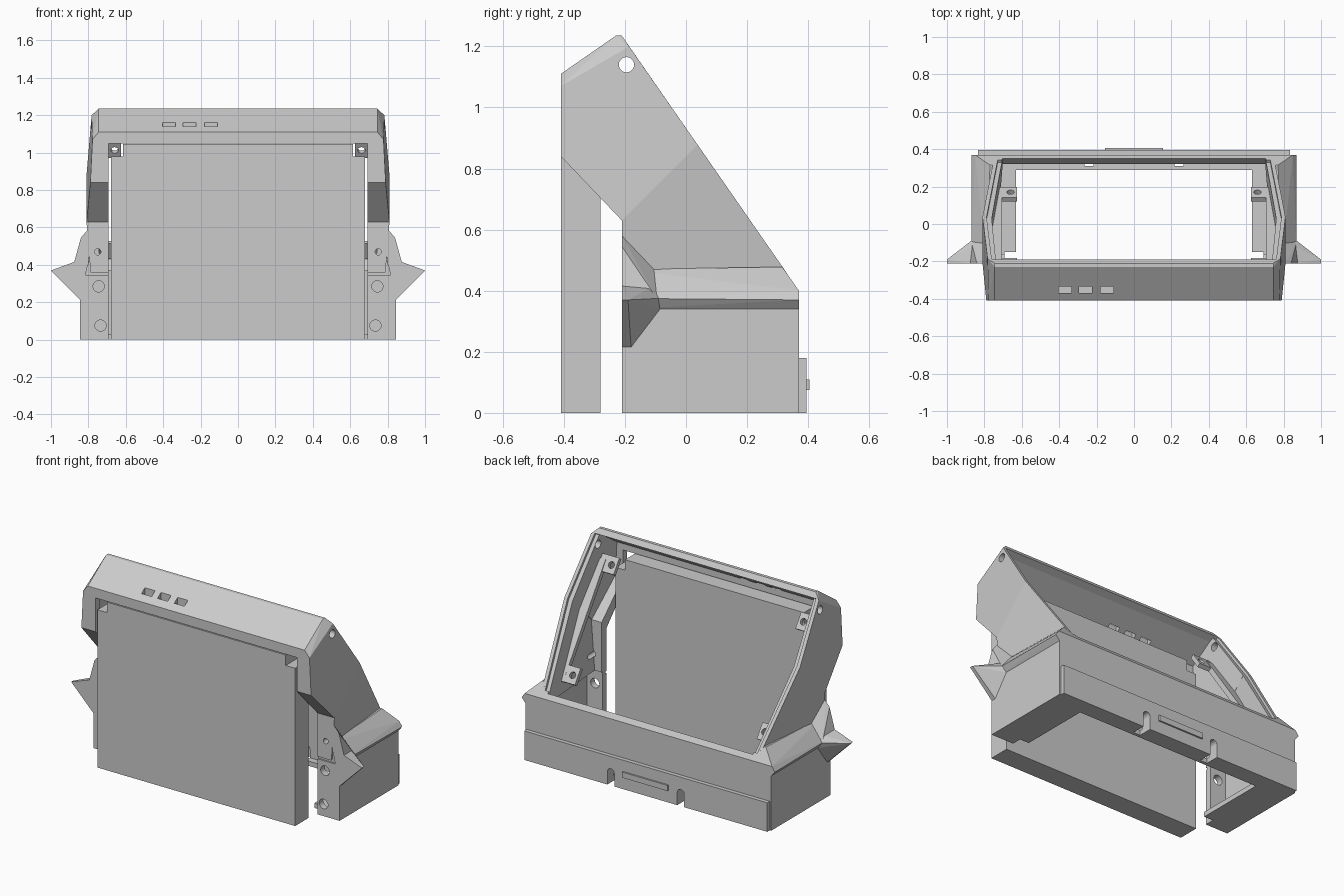
import bpy, bmesh, math
from mathutils import Vector, Matrix

cube = bpy.data.objects.get("Cube")
if cube:
    bpy.data.objects.remove(cube, do_unlink=True)

grey = bpy.data.materials.new("plain_grey")
grey.use_nodes = True
grey.diffuse_color = (0.6, 0.6, 0.6, 1)
grey.node_tree.nodes["Principled BSDF"].inputs["Base Color"].default_value = (0.6, 0.6, 0.6, 1)


def finish(name, bm):
    bmesh.ops.recalc_face_normals(bm, faces=bm.faces)
    mesh = bpy.data.meshes.new(name)
    bm.to_mesh(mesh)
    bm.free()
    mesh.materials.append(grey)
    obj = bpy.data.objects.new(name, mesh)
    bpy.context.collection.objects.link(obj)
    return obj


def hull(name, points):
    """Convex solid around a few corner points."""
    bm = bmesh.new()
    for p in points:
        bm.verts.new(p)
    result = bmesh.ops.convex_hull(bm, input=bm.verts)
    loose = [v for v in bm.verts if not v.link_faces]
    bmesh.ops.delete(bm, geom=loose, context='VERTS')
    bmesh.ops.dissolve_limit(bm, angle_limit=0.002, verts=bm.verts, edges=bm.edges)
    return finish(name, bm)


def box(name, x, y, z):
    return hull(name, [(a, b, c) for a in x for b in y for c in z])


def both_sides(points):
    return [(s * x, y, z) for x, y, z in points for s in (-1, 1)]


def cylinder(name, centre, radius, depth, axis):
    bm = bmesh.new()
    turn = Matrix.Rotation(math.pi / 2, 4, axis)
    bmesh.ops.create_cone(bm, cap_ends=True, segments=20, radius1=radius, radius2=radius,
                          depth=depth, matrix=Matrix.Translation(centre) @ turn)
    return finish(name, bm)


def half_width(y, z):
    """Side walls bulge to a crease that runs diagonally across them."""
    d = z - y - 0.84
    return 0.81 - (0.05 * d if d > 0 else -0.08 * d)


def walls(profile, inset=0):
    return both_sides([(half_width(y, z) - inset, y, z) for y, z in profile])


# Sloped back opening: point at a given height, pushed along the slope normal
def on_slope(z, out=0):
    y = -0.21 + (1.235 - z) / 1.44
    return (y + 0.821 * out, z + 0.57 * out)


# Outer solids of the housing
top_ridge = [(0.745, -0.41, 1.11), (0.745, -0.23, 1.235), (0.745, -0.21, 1.235)]
hood = hull("hood", walls([(-0.41, 0.84), (-0.41, 1.07), (-0.186, 1.2),
                           (0.038, 0.878), (-0.21, 0.63)]) + both_sides(top_ridge))
body = hull("middle_body", walls([(-0.21, 0.63), (0.038, 0.878), (0.33, 0.458),
                                  (0.33, 0.36), (-0.21, 0.36)]))
skirt = hull("skirt_ledge", both_sides([
    (0.845, -0.2, 0.34), (0.845, 0.37, 0.34), (0.87, -0.2, 0.375), (0.87, 0.37, 0.37),
    (0.85, 0.37, 0.4), (0.79, -0.2, 0.47), (0.77, 0.315, 0.478)]))
base = box("base", (-0.845, 0.845), (-0.21, 0.37), (0, 0.345))
step = box("rear_step", (-0.835, 0.835), (0.34, 0.395), (0, 0.18))

# Cavities and openings
hood_cavity = hull("hood_cavity", walls([
    (-0.37, 0.88), (-0.37, 1.09), (-0.23, 1.185), (-0.1, 1.25),
    (0.14, 0.94), (-0.14, 0.66)], 0.045))
body_cavity = hull("body_cavity", walls([
    (-0.16, 0.7), (0.1, 0.98), (0.4, 0.53), (0.3, 0.42), (0.3, 0.33), (-0.16, 0.33)], 0.045))
base_cavity = box("base_cavity", (-0.8, 0.8), (-0.17, 0.33), (0.03, 0.37))
front_gap = box("front_gap", (-0.692, 0.692), (-0.5, -0.15), (-0.1, 1.05))
floor_gap = box("floor_gap", (-0.63, 0.63), (-0.3, 0.29), (-0.1, 0.1))

# Shallow seat around the sloped opening
seat_points = []
for z in (1.205, 0.878, 0.44):
    w = half_width(*on_slope(z)) - 0.022
    for out in (-0.015, 0.1):
        seat_points.append((w, *on_slope(z, out)))
seat = hull("opening_seat", both_sides(seat_points))

vents = [box("vent", (x, x + 0.07), (-0.369, -0.335), (1.06, 1.4))
         for x in (-0.405, -0.295, -0.18)]
screw_bore = cylinder("screw_bore", (0, -0.195, 1.14), 0.025, 3, 'Y')
foot_bores, notches = [], []
for s in (-1, 1):
    for x, z, r in ((0.735, 0.075, 0.03), (0.745, 0.285, 0.03), (0.75, 0.47, 0.017)):
        foot_bores.append(cylinder("foot_bore", (s * x, -0.2, z), r, 0.2, 'X'))
    mid = s * 0.24
    notches.append(box("notch", (mid - 0.024, mid + 0.024), (0.31, 0.5), (-0.1, 0.08)))
    notches.append(cylinder("notch_top", (mid, 0.4, 0.08), 0.024, 0.2, 'X'))


def carve(obj, cutters):
    for c in cutters:
        mod = obj.modifiers.new("cut", 'BOOLEAN')
        mod.operation = 'DIFFERENCE'
        mod.solver = 'EXACT'
        mod.object = c
    bpy.context.view_layer.update()
    graph = bpy.context.evaluated_depsgraph_get()
    mesh = bpy.data.meshes.new_from_object(obj.evaluated_get(graph))
    obj.modifiers.clear()
    obj.data = mesh


carve(hood, [hood_cavity, front_gap, seat, screw_bore] + vents)
carve(body, [body_cavity, base_cavity, front_gap, seat] + foot_bores)
carve(skirt, [body_cavity, base_cavity, front_gap, seat] + foot_bores)
carve(base, [base_cavity, body_cavity, front_gap, floor_gap] + foot_bores + notches)
carve(step, notches)
for c in [hood_cavity, body_cavity, base_cavity, front_gap, floor_gap, seat,
          screw_bore] + vents + foot_bores + notches:
    bpy.data.objects.remove(c, do_unlink=True)

# Front slab with notched top corners
bm = bmesh.new()
outline = [(0.68, 0), (0.68, 0.98), (0.615, 0.98), (0.615, 1.045)]
outline += [(-x, z) for x, z in reversed(outline)]
face = bm.faces.new([bm.verts.new((x, -0.41, z)) for x, z in outline])
moved = bmesh.ops.extrude_face_region(bm, geom=[face])["geom"]
bmesh.ops.translate(bm, vec=(0, 0.13, 0),
                    verts=[v for v in moved if isinstance(v, bmesh.types.BMVert)])
finish("front_slab", bm)

# Latch bar on the rear
box("rear_latch", (-0.155, 0.155), (0.39, 0.405), (0.075, 0.11))


def slope_plate(name, x, centre, length, thick):
    """Flat bar lying parallel to the sloped opening."""
    along, normal = Vector((0.57, -0.821)), Vector((0.821, 0.57))
    corners = [Vector(centre) + along * a * length / 2 + normal * n * thick / 2
               for a in (-1, 1) for n in (-1, 1)]
    return hull(name, [(px, c.x, c.y) for px in x for c in corners])


for s, side in ((1, "left"), (-1, "right")):
    # Inner rail and the two screw tabs
    slope_plate(side + "_inner_rail", (s * 0.705, s * 0.765), (-0.03, 0.75), 0.7, 0.03)
    for label, centre in (("upper", (-0.22, 1.02)), ("lower", (0.16, 0.48))):
        tab = slope_plate(side + "_" + label + "_tab", (s * 0.625, s * 0.74), centre, 0.1, 0.025)
        bm = bmesh.new()
        aim = Vector((0, 0.821, 0.57)).to_track_quat('Z', 'Y').to_matrix().to_4x4()
        bmesh.ops.create_cone(bm, cap_ends=True, segments=16, radius1=0.02, radius2=0.02, depth=0.2,
                              matrix=Matrix.Translation((s * 0.66, *centre)) @ aim)
        bore = finish("tab_bore", bm)
        carve(tab, [bore])
        bpy.data.objects.remove(bore, do_unlink=True)

    # Side wing: tapering point below, narrow fin above
    def wing(name, points):
        hull(side + name, [(s * x, y, z) for x, y, z in points])

    wing("_wing_point", [
        (0.8, -0.21, 0.415), (0.877, -0.21, 0.415), (0.925, -0.21, 0.39), (1.0, -0.21, 0.37),
        (1.0, -0.19, 0.37), (0.845, -0.21, 0.215), (0.845, -0.18, 0.215),
        (0.845, -0.085, 0.34), (0.87, -0.09, 0.375), (0.82, -0.1, 0.42)])
    wing("_wing_fin", [
        (0.78, -0.21, 0.58), (0.81, -0.21, 0.58), (0.84, -0.21, 0.545), (0.877, -0.21, 0.41),
        (0.8, -0.21, 0.4), (0.79, -0.105, 0.47), (0.87, -0.095, 0.375)])
